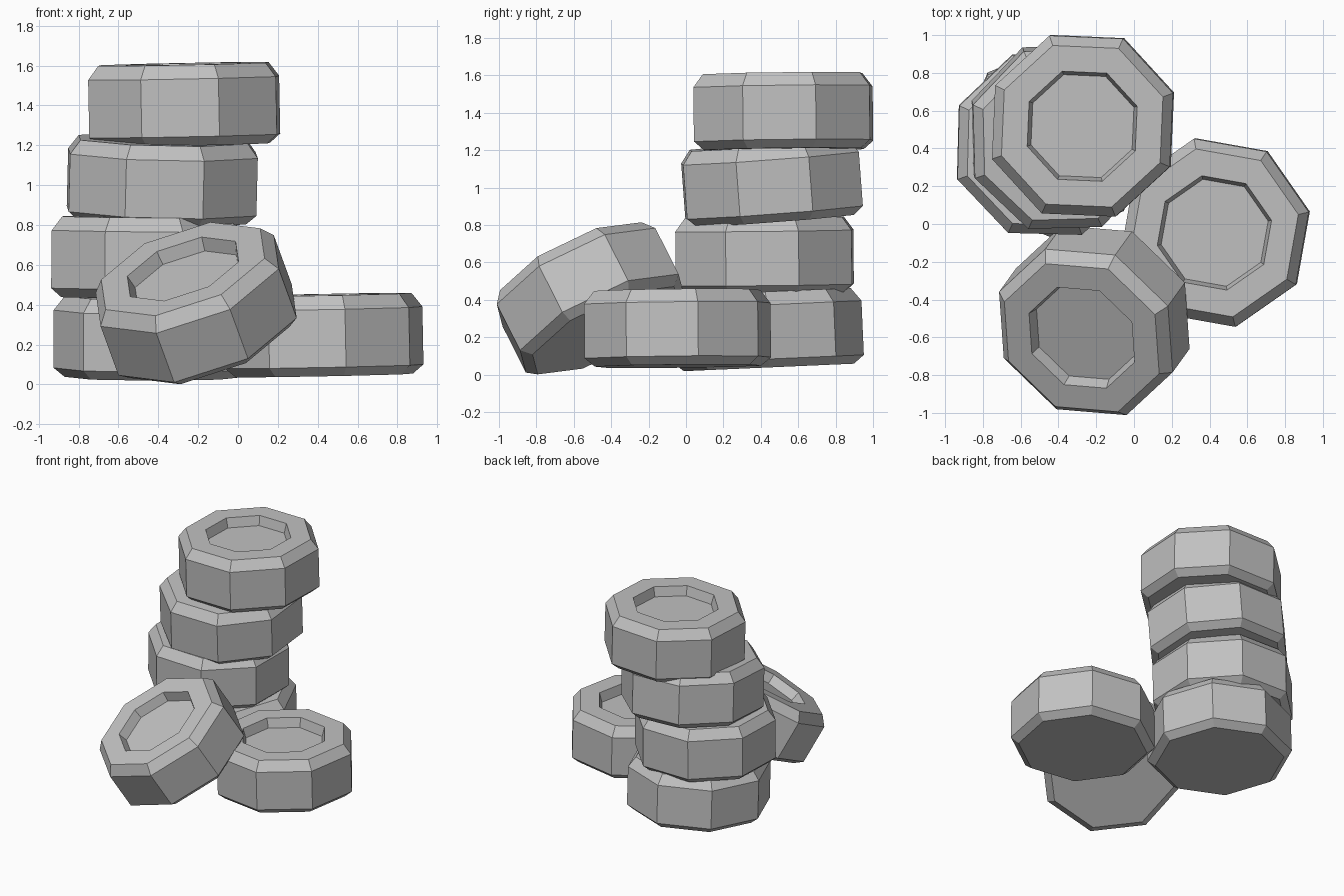
import bpy
import bmesh
from math import cos, sin, radians, tau
from mathutils import Matrix, Vector

if "Cube" in bpy.data.objects:
    bpy.data.objects.remove(bpy.data.objects["Cube"], do_unlink=True)

SIDES = 8
# Tyre half section as (radius, height), from underside to recess floor
PROFILE = [(0.455, -0.19), (0.51, -0.145), (0.51, 0.145),
           (0.455, 0.215), (0.31, 0.215), (0.29, 0.145)]

rubber = bpy.data.materials.new("grey_rubber")
rubber.use_nodes = True
GREY = (0.53, 0.53, 0.53, 1)
rubber.diffuse_color = GREY
rubber.node_tree.nodes["Principled BSDF"].inputs["Base Color"].default_value = GREY


def tyre_mesh():
    """Eight-sided closed tyre with a shallow recess in its upper face."""
    bm = bmesh.new()
    rings = []
    for r, z in PROFILE:
        rings.append([bm.verts.new((r * cos(tau * i / SIDES), r * sin(tau * i / SIDES), z))
                      for i in range(SIDES)])
    for low, high in zip(rings, rings[1:]):
        for i in range(SIDES):
            j = (i + 1) % SIDES
            bm.faces.new((low[i], low[j], high[j], high[i]))
    bm.faces.new(rings[0][::-1])
    bm.faces.new(rings[-1])
    mesh = bpy.data.meshes.new("tyre")
    bm.to_mesh(mesh)
    bm.free()
    mesh.materials.append(rubber)
    return mesh


def place(name, mesh, centre, axis, turn):
    """Turn the tyre about its own axis, lean it along axis, then move it."""
    lean = Vector((0, 0, 1)).rotation_difference(Vector(axis)).to_matrix().to_4x4()
    obj = bpy.data.objects.new(name, mesh)
    obj.matrix_world = Matrix.Translation(centre) @ lean @ Matrix.Rotation(radians(turn), 4, "Z")
    bpy.context.collection.objects.link(obj)


tyre = tyre_mesh()

# Uneven stack of four
place("stack_tyre_bottom", tyre, (-0.415, 0.435, 0.228), (0, -0.044, 1), 0)
place("stack_tyre_lower", tyre, (-0.46, 0.42, 0.625), (0.01, -0.01, 1), 21)
place("stack_tyre_upper", tyre, (-0.38, 0.46, 1.015), (0.025, -0.075, 1), 24)
place("stack_tyre_top", tyre, (-0.27, 0.52, 1.393), (-0.02, -0.012, 1), 20)

# Loose tyres beside the stack
place("flat_tyre", tyre, (0.43, -0.045, 0.235), (-0.02, -0.01, 1), 12.4)
place("leaning_tyre", tyre, (-0.21, -0.51, 0.397), (-0.31, -0.43, 0.85), 22)
